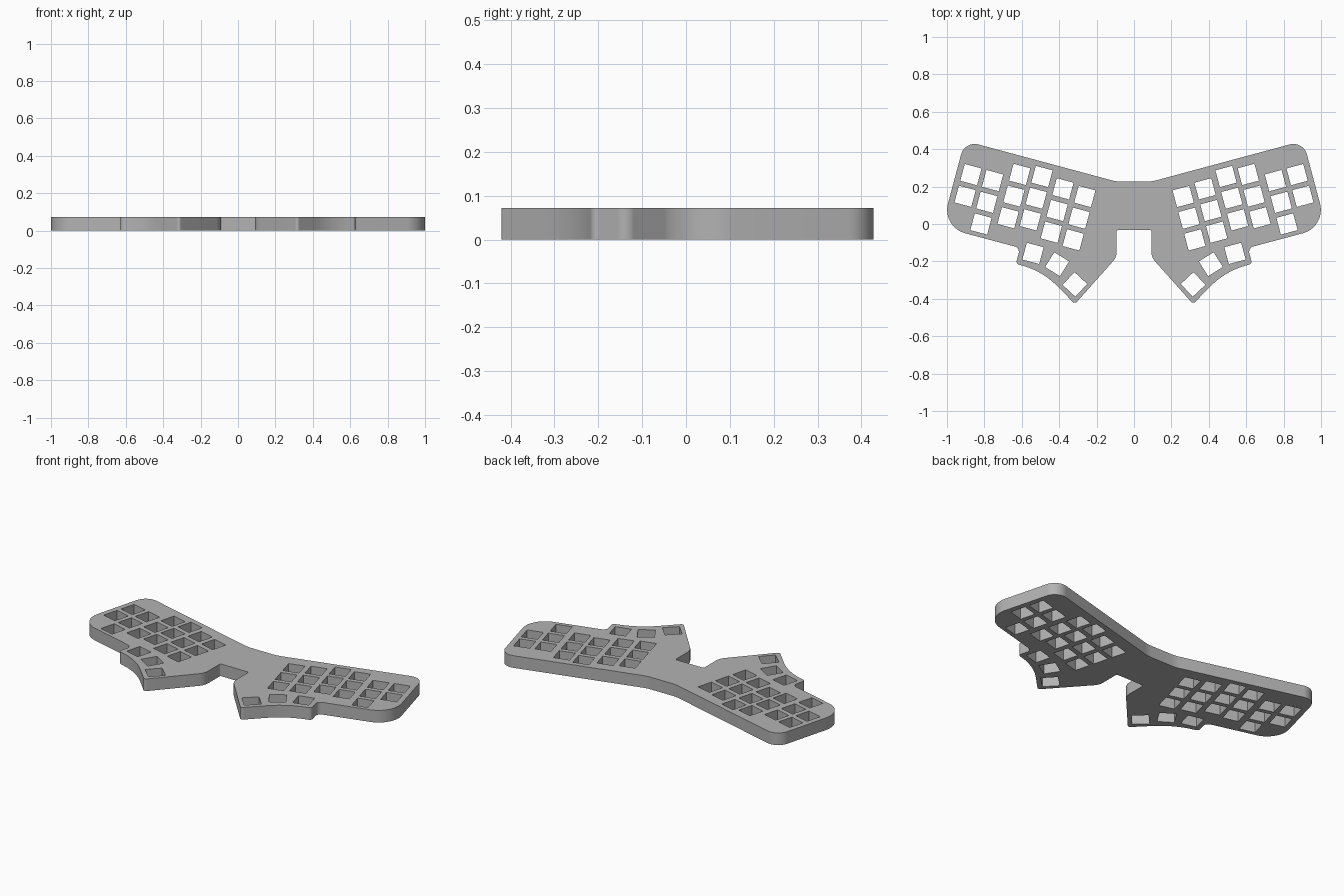
import bpy, bmesh
from math import radians, cos, sin, tan, ceil
from mathutils import Vector, Matrix

if "Cube" in bpy.data.objects:
    bpy.data.objects.remove(bpy.data.objects["Cube"])

THICK, HOLE, PITCH, TILT = 0.072, 0.093, 0.12, 15

grey = bpy.data.materials.new("plain grey")
grey.use_nodes = True
colour = (0.45, 0.45, 0.45, 1)
grey.diffuse_color = colour
grey.node_tree.nodes["Principled BSDF"].inputs["Base Color"].default_value = colour


def fillet(prev, p, nxt, r):
    """Points of an arc of radius r replacing the corner p."""
    a, b = (prev - p).normalized(), (nxt - p).normalized()
    inner = a.angle(b)
    reach = r / tan(inner / 2)
    start, end = p + a * reach, p + b * reach
    centre = p + (a + b).normalized() * r / sin(inner / 2)
    sweep = (start - centre).angle_signed(end - centre)
    n = max(4, ceil(abs(sweep) / radians(6)))
    return [centre + Matrix.Rotation(-sweep * i / n, 2) @ (start - centre)
            for i in range(n + 1)]


def mirror(points):
    return [Vector((-p.x, p.y)) for p in reversed(points)]


# Half outline: x, y, corner radius
corners = [
    (0.0, 0.227, 0), (0.095, 0.227, 0.2), (0.905, 0.445, 0.075),
    (1.028, -0.016, 0.13), (0.609, -0.128, 0.03), (0.632, -0.213, 0.018),
    (0.49, -0.25, 0.42), (0.316, -0.428, 0.015), (0.093, -0.178, 0.08),
    (0.093, -0.033, 0.008), (0.0, -0.033, 0),
]
pts = [Vector(c[:2]) for c in corners]
half = []
for i in range(1, len(pts) - 1):
    half += fillet(pts[i - 1], pts[i], pts[i + 1], corners[i][2])
loops = [half + mirror(half)]

# Key openings: top key of each column and number of keys
columns = [(0.263, 0.147, 3), (0.38, 0.188, 3), (0.492, 0.254, 3),
           (0.611, 0.265, 3), (0.756, 0.232, 3), (0.872, 0.264, 2)]
t = radians(TILT)
keys = [(x + PITCH * k * sin(t), y - PITCH * k * cos(t), TILT)
        for x, y, count in columns for k in range(count)]
# Thumb openings fan out
keys += [(0.54, -0.157, TILT), (0.411, -0.215, 32), (0.316, -0.323, 43)]
for x, y, angle in keys:
    rot = Matrix.Rotation(radians(angle), 2)
    h = HOLE / 2
    square = [Vector((x, y)) + rot @ Vector(c)
              for c in ((-h, -h), (h, -h), (h, h), (-h, h))]
    loops += [square, mirror(square)]

# Plate: filled flat curve with openings, extruded
curve = bpy.data.curves.new("keyboard_plate", "CURVE")
curve.dimensions = "2D"
curve.fill_mode = "BOTH"
curve.extrude = THICK / 2
for loop in loops:
    spline = curve.splines.new("POLY")
    spline.points.add(len(loop) - 1)
    for point, p in zip(spline.points, loop):
        point.co = (p.x, p.y, 0, 1)
    spline.use_cyclic_u = True
curve.materials.append(grey)
plate = bpy.data.objects.new("keyboard_plate", curve)
bpy.context.collection.objects.link(plate)
plate.location.z = THICK / 2

# Weld into one solid with smooth rounded corners
bpy.ops.object.select_all(action="DESELECT")
plate.select_set(True)
bpy.context.view_layer.objects.active = plate
bpy.ops.object.convert(target="MESH")
plate = bpy.context.object
bm = bmesh.new()
bm.from_mesh(plate.data)
bmesh.ops.remove_doubles(bm, verts=bm.verts, dist=0.0001)
bmesh.ops.recalc_face_normals(bm, faces=bm.faces)
bm.to_mesh(plate.data)
bm.free()
bpy.ops.object.shade_smooth_by_angle(angle=radians(25))
